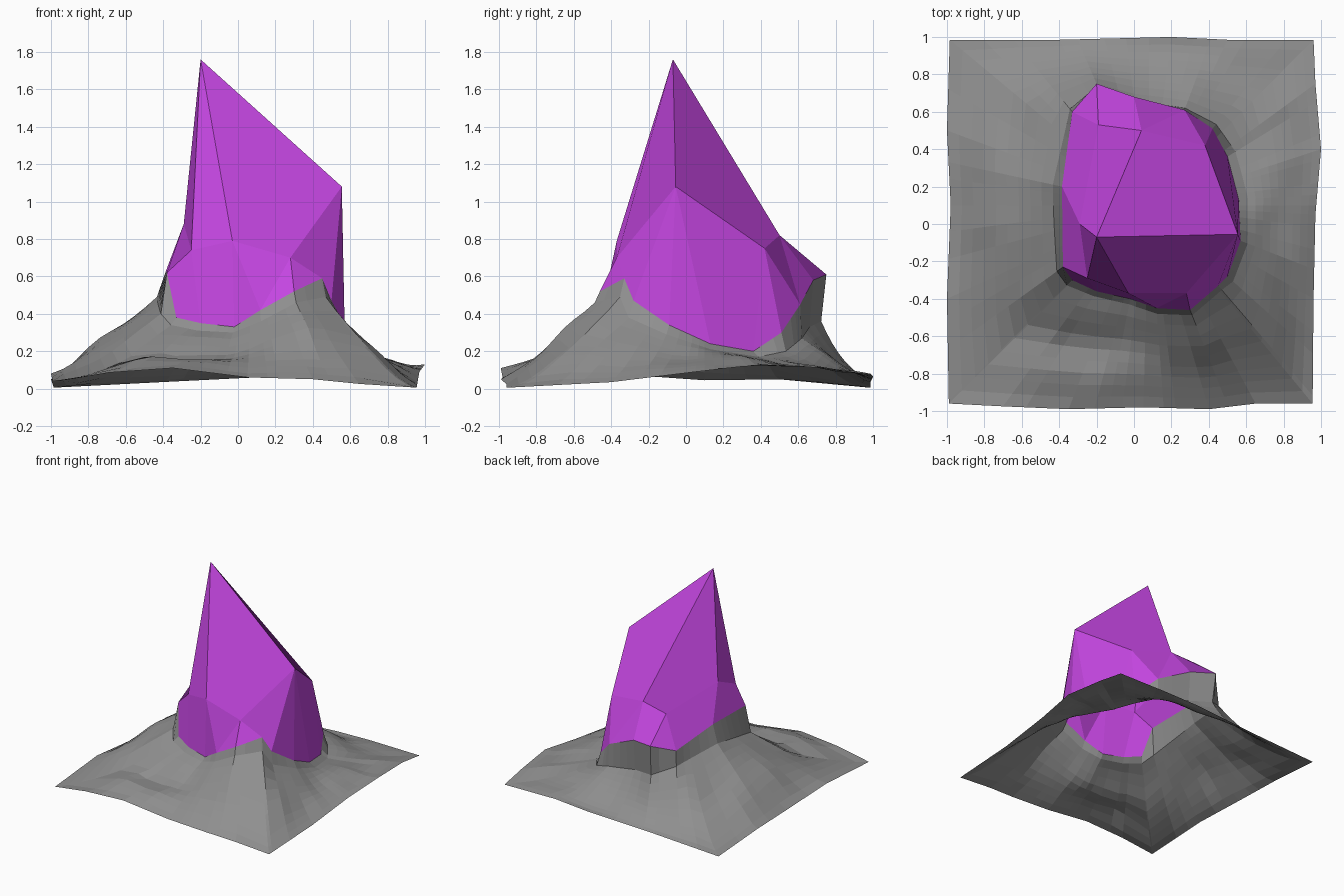
import bpy, bmesh, math
from mathutils import Vector, noise

if "Cube" in bpy.data.objects:
    bpy.data.objects.remove(bpy.data.objects["Cube"])


def material(name, rgb):
    m = bpy.data.materials.new(name)
    m.diffuse_color = (*rgb, 1)
    m.use_nodes = True
    m.node_tree.nodes["Principled BSDF"].inputs["Base Color"].default_value = m.diffuse_color
    return m


def make_object(name, verts, faces, mat):
    bm = bmesh.new()
    vs = [bm.verts.new(v) for v in verts]
    for f in faces:
        bm.faces.new([vs[i] for i in f])
    bmesh.ops.triangulate(bm, faces=[f for f in bm.faces if len(f.verts) > 4])
    bm.normal_update()
    me = bpy.data.meshes.new(name)
    bm.to_mesh(me)
    bm.free()
    me.materials.append(mat)
    ob = bpy.data.objects.new(name, me)
    bpy.context.collection.objects.link(ob)
    return ob


purple = material("crystal_purple", (0.56, 0.062, 0.76))
grey = material("rock_grey", (0.275, 0.275, 0.275))

# Crystal: lower rim, counter-clockwise (x, y, z, rock foot height, foot offset)
rim = [(-.385, .20, .63, .49, .05), (-.38, -.23, .62, .40, .04), (-.33, -.30, .38, .34, .04),
       (-.20, -.36, .35, .31, .03), (-.02, -.40, .33, .30, .03), (.12, -.45, .42, .36, .03),
       (.30, -.46, .52, .46, .03), (.45, -.33, .59, .49, .03), (.50, -.28, .47, .38, .04),
       (.57, -.09, .34, .29, .04), (.56, .13, .24, .21, .05), (.50, .36, .20, .17, .05),
       (.42, .51, .30, .20, .03), (.27, .61, .45, .27, .01), (0, .68, .58, .33, -.02),
       (-.20, .75, .61, .36, -.03), (-.33, .60, .55, .43, .02)]
# Crystal: peak, right shoulder and upper corners
tops = {"A": (-.20, -.07, 1.76), "B": (.555, -.055, 1.08), "C": (.04, .50, .82),
        "D": (-.19, .53, .79), "W": (-.29, 0, .88), "G": (-.25, -.29, .74),
        "F": (-.03, -.37, .79), "H": (.28, -.37, .70), "R": (.38, .42, .75)}
n = len(rim)
key = {k: n + i for i, k in enumerate(tops)}
facets = ["A F H B", "A G F", "A W G", "C D W A", "A B R C",
          "W 0 1 G", "G 1 2 3", "G 3 4 F", "F 4 5 6 H", "H 6 7", "H 7 8 B",
          "B 8 9", "B 9 10", "B 10 11 R", "R 11 12", "R 12 13", "R 13 C",
          "C 13 14", "C 14 15 D", "D 15 16", "D 16 0 W"]
faces = [[key[t] if t in key else int(t) for t in f.split()] for f in facets]
make_object("crystal", [r[:3] for r in rim] + list(tops.values()), faces, purple)

# Terrain: uneven square border, counter-clockwise
border = [(-.99, -.96, .04), (-.70, -.975, .085), (-.35, -.99, .11), (.05, -.98, .06),
          (.40, -.99, .05), (.65, -.96, .025), (.955, -.96, .005), (.96, -.40, .035),
          (.97, .05, .09), (1.0, .40, .13), (.97, .75, .11), (.96, .985, .075),
          (.50, .985, .08), (.20, 1.0, .065), (-.40, .985, .035), (-.985, .985, .005),
          (-1.0, .50, .05), (-.98, .10, .045), (-1.0, -.40, .08)]
# Local dips and lumps of the ground (x, y, height, radius)
lumps = [(-.30, -.62, -.06, .16), (-.65, -.45, -.04, .16), (.02, -.60, -.04, .15),
         (-.45, -.80, .04, .15), (.40, -.62, .03, .12), (-.75, 0, .05, .25)]
CX, CY = .08, .10


def angle(p):
    return math.atan2(p[1] - CY, p[0] - CX) % math.tau


def at_angle(loop, a):
    """Point of a closed outline that lies in direction a from the centre."""
    dx, dy = math.cos(a), math.sin(a)
    for p, q in zip(loop, loop[1:] + loop[:1]):
        span = (angle(q) - angle(p)) % math.tau
        off = (a - angle(p)) % math.tau
        if off > math.tau - 1e-6:
            off = 0
        if off <= span + 1e-6:
            sp = dx * (p[1] - CY) - dy * (p[0] - CX)
            sq = dx * (q[1] - CY) - dy * (q[0] - CX)
            t = sp / (sp - sq)
            return [u + (v - u) * t for u, v in zip(p, q)]


# Spokes pass through every rim corner and every border corner
angles = [angle(p) for p in rim] + [angle(p) for p in border]
for i in range(48):
    a = math.tau * i / 48
    if all(abs(a - b) > .05 for b in angles):
        angles.append(a)
angles.sort()

STEPS = 9
verts, quads = [], []
for a in angles:
    x, y, z, zf, out = at_angle(rim, a)
    ex, ey, ez = at_angle(border, a)
    # Cliff from the crystal rim to its foot
    fx, fy = x + out * math.cos(a), y + out * math.sin(a)
    verts += [(x, y, z), (fx, fy, zf)]
    # Slope from the foot out to the border, flatter towards far corners
    length = math.hypot(ex - fx, ey - fy)
    back = max(0, math.sin(a))
    power = 1.1 * max(1, length / .58) + .6 * back
    for s in range(1, STEPS + 1):
        t = s / STEPS
        px, py = fx + (ex - fx) * t, fy + (ey - fy) * t
        h = ez + (zf - ez) * (1 - t) ** power
        bump = .04 * noise.noise(Vector((px * 3.5, py * 3.5, 2)))
        bump += sum(c * math.exp(-((px - u) ** 2 + (py - v) ** 2) / r ** 2)
                    for u, v, c, r in lumps)
        verts.append((px, py, h + bump * math.sin(math.pi * t)))

row = STEPS + 2
for i in range(len(angles)):
    j = (i + 1) % len(angles)
    for s in range(row - 1):
        quads.append([i * row + s, i * row + s + 1, j * row + s + 1, j * row + s])
make_object("rocky_ground", verts, quads, grey)
